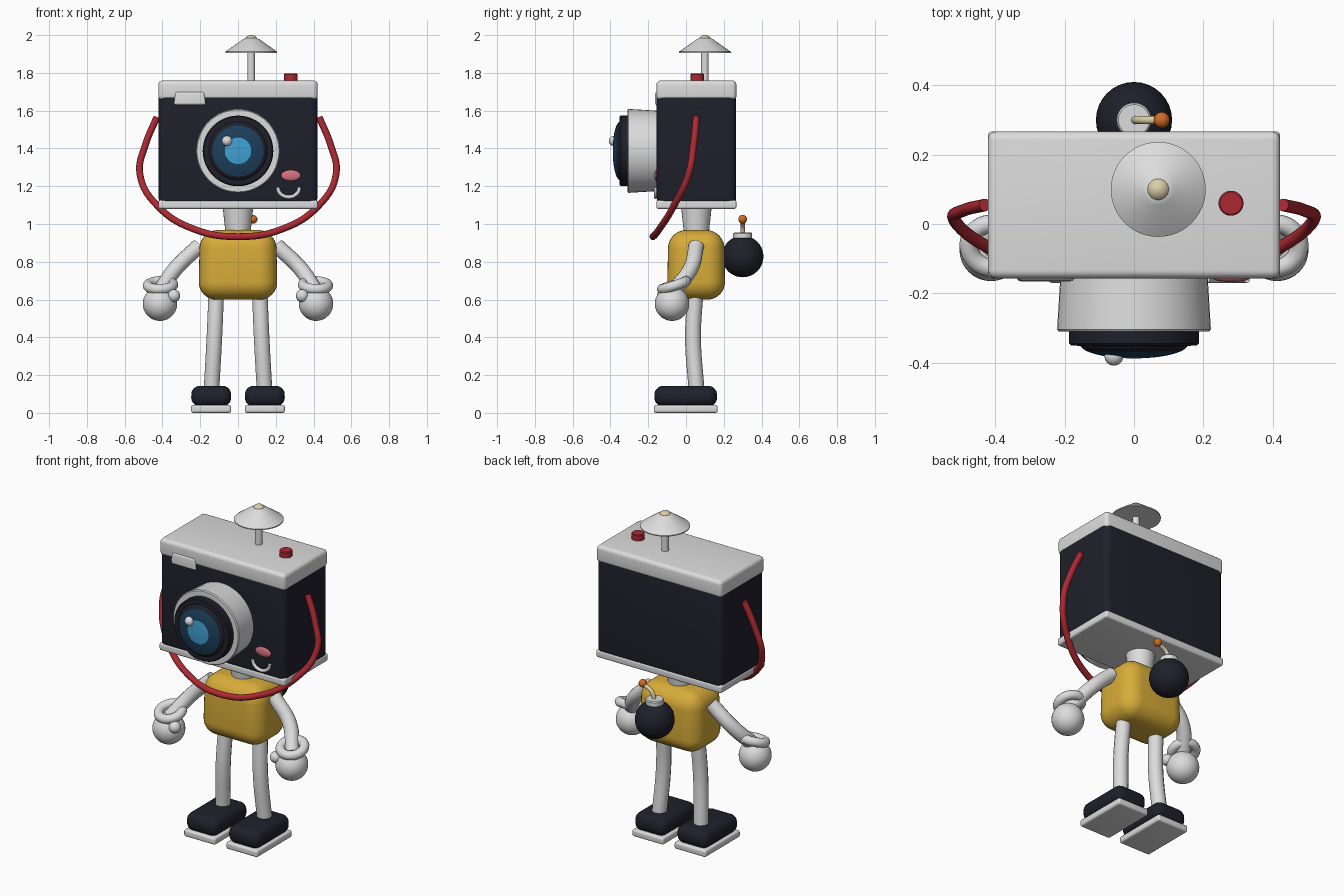
import bpy, bmesh, math
from mathutils import Matrix, Vector

cube = bpy.data.objects.get("Cube")
if cube:
    bpy.data.objects.remove(cube, do_unlink=True)


def material(name, r, g, b):
    m = bpy.data.materials.new(name)
    m.use_nodes = True
    m.diffuse_color = (r, g, b, 1)
    node = next(n for n in m.node_tree.nodes if n.type == 'BSDF_PRINCIPLED')
    node.inputs["Base Color"].default_value = (r, g, b, 1)
    node.inputs["Roughness"].default_value = 0.6
    return m


WHITE = material("soft white", 0.72, 0.72, 0.72)
DARK = material("midnight", 0.014, 0.014, 0.024)
YELLOW = material("mustard", 0.68, 0.41, 0.04)
RED = material("strap red", 0.42, 0.022, 0.032)
DEEP = material("deep blue", 0.012, 0.05, 0.105)
SKY = material("sky blue", 0.05, 0.36, 0.66)
PINK = material("pink", 0.68, 0.17, 0.22)
ORANGE = material("orange", 0.65, 0.15, 0.02)
CREAM = material("cream", 0.7, 0.62, 0.4)


def finish(name, bm, mats, angle=35):
    bmesh.ops.recalc_face_normals(bm, faces=bm.faces)
    mesh = bpy.data.meshes.new(name)
    bm.to_mesh(mesh)
    bm.free()
    for m in mats:
        mesh.materials.append(m)
    mesh.shade_smooth()
    mesh.set_sharp_from_angle(angle=math.radians(angle))
    ob = bpy.data.objects.new(name, mesh)
    bpy.context.collection.objects.link(ob)
    return ob


def box(name, xs, ys, zs, bevel, mat, top_scale=1.0, segments=5):
    """Rounded box between the given limits, optionally narrowed at the top."""
    bm = bmesh.new()
    bmesh.ops.create_cube(bm, size=1)
    for v in bm.verts:
        s = top_scale if v.co.z > 0 else 1.0
        v.co = [(lo + hi) / 2 + c * k * (hi - lo)
                for c, k, (lo, hi) in zip(v.co, (s, s, 1), (xs, ys, zs))]
    bmesh.ops.bevel(bm, geom=bm.edges[:], offset=bevel, segments=segments,
                    profile=0.5, affect='EDGES', clamp_overlap=True)
    return finish(name, bm, [mat])


def ball(name, center, radius, mat, scale=(1, 1, 1)):
    bm = bmesh.new()
    bmesh.ops.create_uvsphere(bm, u_segments=32, v_segments=20, radius=radius)
    bm.transform(Matrix.Translation(center) @ Matrix.Diagonal((*scale, 1)))
    return finish(name, bm, [mat], 180)


def lathe(name, profile, origin, mats, pick=lambda r: 0, forward=False, sides=48):
    """Turn (radius, height) points around z, or around -y when forward."""
    bm = bmesh.new()
    rings = []
    for r, h in profile:
        rings.append([bm.verts.new((r * math.cos(a), r * math.sin(a), h))
                      for a in (math.tau * i / sides for i in range(sides))])
    for k in range(len(rings) - 1):
        lower, upper = rings[k], rings[k + 1]
        for i in range(sides):
            j = (i + 1) % sides
            f = bm.faces.new((lower[i], lower[j], upper[j], upper[i]))
            f.material_index = pick((profile[k][0] + profile[k + 1][0]) / 2)
    for ring, (r, h) in ((rings[0], profile[0]), (rings[-1], profile[-1])):
        bm.faces.new(ring).material_index = pick(r * 0.5)
    turn = Matrix.Rotation(math.pi / 2 if forward else 0, 4, 'X')
    bm.transform(Matrix.Translation(origin) @ turn)
    return finish(name, bm, mats)


def tube(name, points, radius, mat):
    curve = bpy.data.curves.new(name, 'CURVE')
    curve.dimensions = '3D'
    curve.bevel_depth = radius
    curve.bevel_resolution = 5
    curve.resolution_u = 10
    curve.use_fill_caps = True
    spline = curve.splines.new('BEZIER')
    spline.bezier_points.add(len(points) - 1)
    for bp, p in zip(spline.bezier_points, points):
        bp.co = p
        bp.handle_left_type = bp.handle_right_type = 'AUTO'
    temp = bpy.data.objects.new(name + "_path", curve)
    bpy.context.collection.objects.link(temp)
    graph = bpy.context.evaluated_depsgraph_get()
    bm = bmesh.new()
    mesh = bpy.data.meshes.new_from_object(temp.evaluated_get(graph))
    bm.from_mesh(mesh)
    bpy.data.objects.remove(temp, do_unlink=True)
    bpy.data.meshes.remove(mesh)
    for f in bm.faces:
        f.material_index = 0
    return finish(name, bm, [mat], 50)


def ring(name, center, normal, major, minor, mat, n=40, m=14):
    bm = bmesh.new()
    grid = []
    for i in range(n):
        a = math.tau * i / n
        grid.append([bm.verts.new(((major + minor * math.cos(b)) * math.cos(a),
                                   (major + minor * math.cos(b)) * math.sin(a),
                                   minor * math.sin(b)))
                     for b in (math.tau * j / m for j in range(m))])
    for i in range(n):
        for j in range(m):
            p, q = grid[i], grid[(i + 1) % n]
            bm.faces.new((p[j], q[j], q[(j + 1) % m], p[(j + 1) % m]))
    turn = Vector((0, 0, 1)).rotation_difference(Vector(normal)).to_matrix().to_4x4()
    bm.transform(Matrix.Translation(center) @ turn)
    return finish(name, bm, [mat], 180)


# Camera-shaped head
box("head_body", (-.42, .42), (-.155, .265), (1.10, 1.72), .035, DARK)
box("head_top_plate", (-.422, .422), (-.157, .267), (1.655, 1.76), .024, WHITE)
box("head_bottom_plate", (-.422, .422), (-.157, .267), (1.08, 1.126), .012, WHITE)
box("viewfinder", (-.34, -.17), (-.166, -.10), (1.63, 1.70), .012, WHITE, .9)
lathe("shutter_button", [(.036, 0), (.036, .042), (.032, .046)], (.28, .06, 1.75), [RED])

# Lens
LENS = (0, 0, 1.387)
lathe("lens_barrel", [(.212, .14), (.222, .304), (.217, .31), (.18, .31)],
      LENS, [WHITE], forward=True)
lathe("lens_rim", [(.187, .29), (.187, .345), (.181, .351), (.15, .352)],
      LENS, [DARK], forward=True)
dome = [(.155 * math.cos(t), .348 + .04 * math.sin(t))
        for t in (math.pi / 2 * i / 12 for i in range(12))]
dome.insert(0, (.155, .34))
dome = sorted(dome + [(.135, .368), (.07, .3837)], key=lambda p: (-p[0], p[1]))
lathe("lens_glass", dome, LENS, [SKY, DEEP, DARK],
      pick=lambda r: 0 if r < .07 else 1 if r < .135 else 2, forward=True)
ball("lens_glint", (-.058, -.382, 1.44), .027, WHITE)

# Cheek and smile
ball("cheek", (.28, -.157, 1.257), .052, PINK, (1, .2, .55))
tube("smile", [(.268 + .058 * math.cos(a), -.16, 1.195 + .052 * math.sin(a))
               for a in (math.pi * (1 + i / 6) for i in range(7))], .01, WHITE)

# Antenna with umbrella cap
lathe("antenna_stem", [(.02, 1.74), (.02, 1.95)], (.07, .1, 0), [WHITE])
lathe("antenna_dish", [(.1, 1.908), (.137, 1.906), (.137, 1.912), (.045, 1.977), (.03, 1.984)],
      (.07, .1, 0), [WHITE])
ball("antenna_tip", (.07, .1, 1.965), .036, CREAM)

# Neck and torso
lathe("neck", [(.066, .95), (.081, 1.09)], (0, .055, 0), [WHITE])
box("torso", (-.21, .21), (-.1, .208), (.6, .968), .095, YELLOW, .96, 8)

# Neck strap hanging below the head
half = [(.43, .055, 1.565), (.49, .04, 1.42), (.52, .015, 1.27),
        (.425, -.065, 1.095), (.22, -.145, .968)]
tube("strap", [(-x, y, z) for x, y, z in half] + [(0, -.175, .933)] + half[::-1], .018, RED)

# Limbs
for side, s in (("left", 1), ("right", -1)):
    tube(side + "_leg", [(s * .115, .05, .64), (s * .125, .037, .4), (s * .14, .055, .13)],
         .042, WHITE)
    xs = sorted((s * .036, s * .248))
    box(side + "_shoe", xs, (-.168, .165), (.035, .143), .045, DARK, .99)
    box(side + "_sole", xs, (-.17, .168), (0, .042), .012, WHITE)
    tube(side + "_arm", [(s * .205, .055, .885), (s * .33, .025, .765), (s * .41, -.065, .645)],
         .041, WHITE)
    ring(side + "_cuff", (s * .41, -.063, .676), (s * .04, -.32, .95), .067, .027, WHITE)
    ball(side + "_hand", (s * .413, -.074, .578), .091, WHITE)
    ball(side + "_thumb", (s * .34, -.12, .62), .034, WHITE)

# Round bomb carried on the back
ball("bomb", (0, .3, .828), .11, DARK)
lathe("bomb_cap", [(.05, .915), (.05, .95), (.045, .955)], (0, .3, 0), [WHITE])
tube("fuse", [(0, .3, .94), (.02, .3, .99), (.08, .3, 1.022)], .012, CREAM)
ball("spark", (.08, .3, 1.025), .023, ORANGE)
